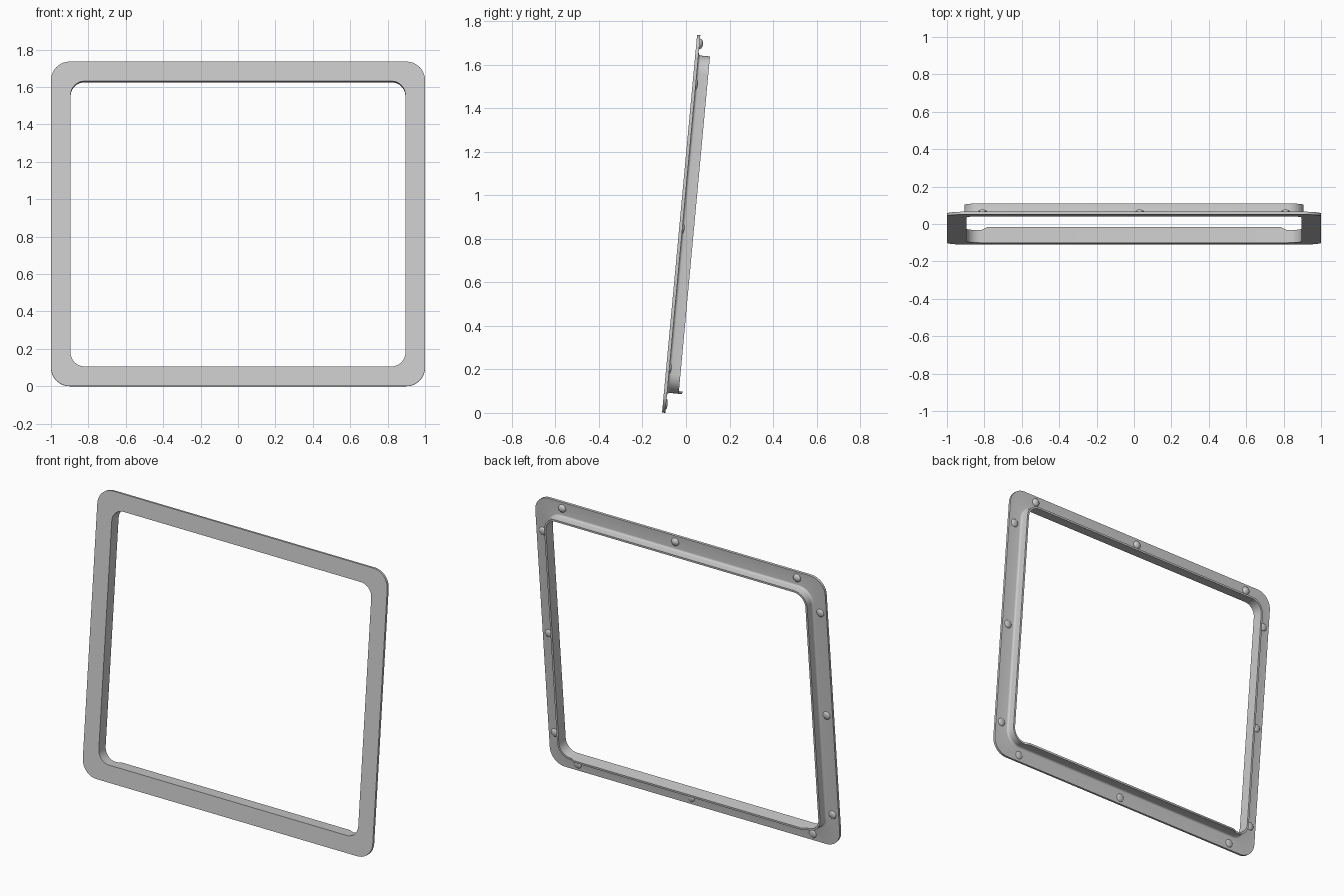
import bpy, bmesh, math
from mathutils import Matrix

if "Cube" in bpy.data.objects:
    bpy.data.objects.remove(bpy.data.objects["Cube"])

TILT = math.radians(5.3)
H, T, D = 1.742, 0.015, 0.068      # panel height, plate thickness, flange depth
BAND = 0.105                       # width of the flat border
# local axes: x right, y = depth to the back, z up the panel; then lean back
PLACE = Matrix.Translation((0, -0.11, T * math.sin(TILT))) @ Matrix.Rotation(-TILT, 4, 'X')


def finish(bm, name, angle=30):
    bmesh.ops.recalc_face_normals(bm, faces=bm.faces)
    bm.transform(PLACE)
    me = bpy.data.meshes.new(name)
    bm.to_mesh(me)
    bm.free()
    ob = bpy.data.objects.new(name, me)
    bpy.context.collection.objects.link(ob)
    bpy.ops.object.select_all(action='DESELECT')
    ob.select_set(True)
    bpy.context.view_layer.objects.active = ob
    bpy.ops.object.shade_smooth_by_angle(angle=math.radians(angle))
    return ob


def rounded_loop(bm, off, depth, r, seg=10):
    """Rounded rectangle 'off' outside the opening, at a given depth."""
    hx, hz = 1 - BAND + off, H / 2 - BAND + off
    verts = []
    for k, (sx, sz) in enumerate([(1, 1), (-1, 1), (-1, -1), (1, -1)]):
        for i in range(seg + 1):
            a = math.pi / 2 * (k + i / seg)
            verts.append(bm.verts.new((sx * (hx - r) + r * math.cos(a), depth,
                                       H / 2 + sz * (hz - r) + r * math.sin(a))))
    return verts


# frame: border plate and backward flange as one closed cross-section
W, F = 0.012, 0.012                # flange wall, fillet radius
section = [(BAND, 0, 0.1), (0, 0, 0.075), (0, D, 0.075), (W, D, 0.075 + W)]
for i in range(5):
    a = math.pi / 2 * i / 4
    o = W + F * (1 - math.cos(a))
    section.append((o, T + F * (1 - math.sin(a)), 0.075 + o))
section.append((BAND, T, 0.1))

bm = bmesh.new()
loops = [rounded_loop(bm, *s) for s in section]
n = len(loops[0])
for A, B in zip(loops, loops[1:] + loops[:1]):
    for i in range(n):
        j = (i + 1) % n
        bm.faces.new((A[i], A[j], B[j], B[i]))
finish(bm, "window_frame")

# sill lip: tapered tab continuing the bottom flange
bm = bmesh.new()
outline = [(-0.82, D - 0.003), (0.82, D - 0.003), (0.815, D), (0.785, 0.084),
           (-0.785, 0.084), (-0.815, D)]
f = bm.faces.new([bm.verts.new((x, y, BAND - W)) for x, y in outline])
ext = bmesh.ops.extrude_face_region(bm, geom=[f])
bmesh.ops.translate(bm, vec=(0, 0, W),
                    verts=[v for v in ext['geom'] if isinstance(v, bmesh.types.BMVert)])
finish(bm, "sill_lip")


# rivets: flattened domes on the back of the border
def rivet(x, z, height, name, r=0.025):
    bm = bmesh.new()
    bmesh.ops.create_uvsphere(bm, u_segments=16, v_segments=8, radius=1)
    bmesh.ops.delete(bm, geom=[v for v in bm.verts if v.co.z < -0.01], context='VERTS')
    bm.transform(Matrix.Translation((x, T, z)) @ Matrix.Rotation(-math.pi / 2, 4, 'X')
                 @ Matrix.Diagonal((r, r, height, 1)))
    finish(bm, name, 60)


for x in (-0.81, 0.03, 0.81):
    rivet(x, 1.702, 0.016, "top_rivet")
    rivet(x, 0.04, 0.007, "bottom_rivet")
for z in (0.205, 0.85, 1.515):
    for s in (-1, 1):
        rivet(s * 0.958, z, 0.01, "side_rivet")
